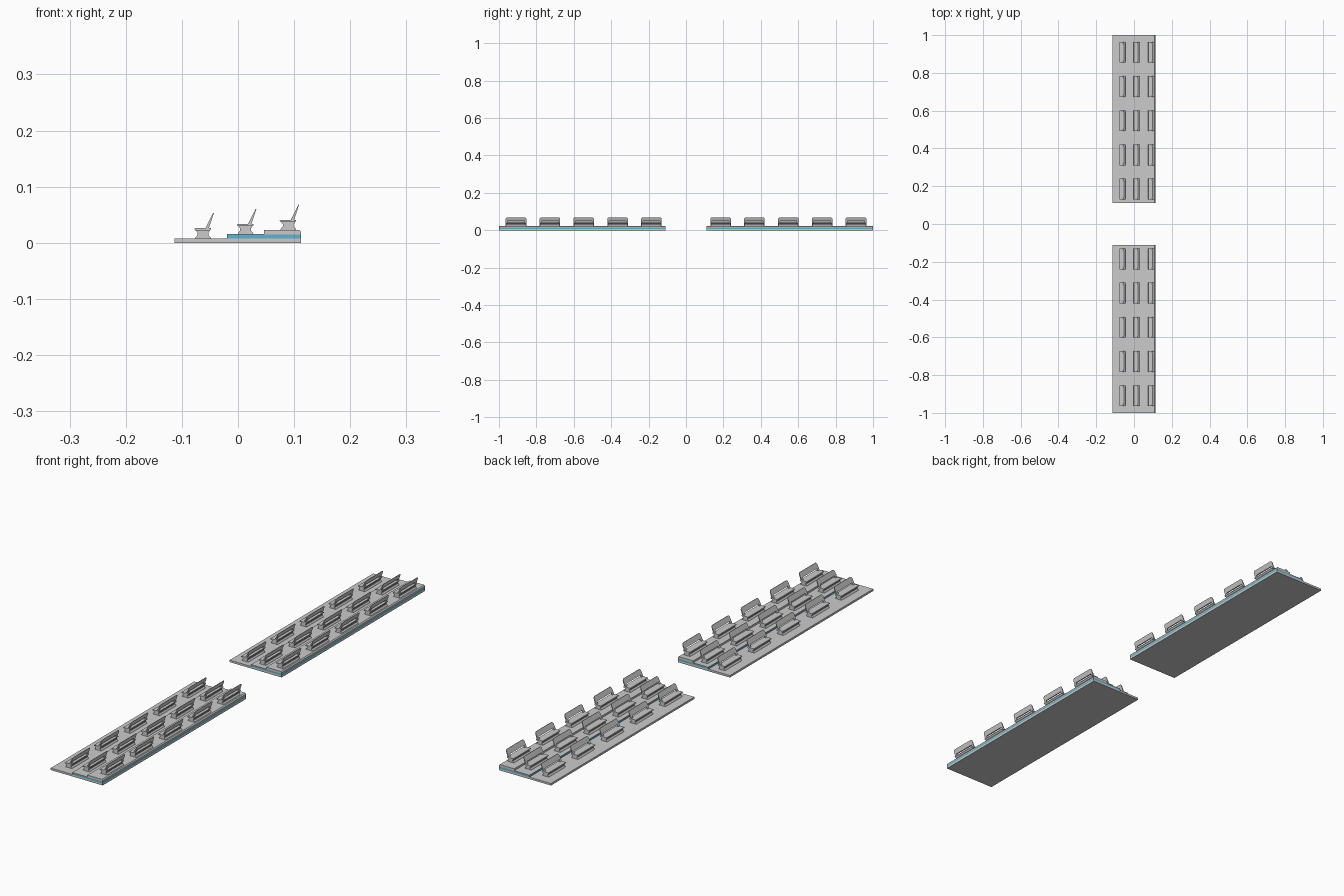
import bpy

if "Cube" in bpy.data.objects:
    bpy.data.objects.remove(bpy.data.objects["Cube"])

HALF_IN, HALF_OUT = 0.11, 1.0      # extent of one stand along y
ROW_X = (-0.0625, 0.0135, 0.0895)  # seat centres per row
FLOORS = (0.008, 0.0155, 0.023)    # tier tops
SEAT_H = 0.018
SEAT_Y = [0.185 + 0.181 * i for i in range(5)]
W = 0.055                          # half width of a seat

blue = bpy.data.materials.new("blue")
blue.diffuse_color = (0.12, 0.45, 0.6, 1)
blue.use_nodes = True
blue.node_tree.nodes["Principled BSDF"].inputs["Base Color"].default_value = blue.diffuse_color


def prism(name, a, b, mat=None):
    """Closed solid between two matching loops of points."""
    n = len(a)
    faces = [tuple(range(n))[::-1], tuple(range(n, 2 * n))]
    faces += [(i, (i + 1) % n, n + (i + 1) % n, n + i) for i in range(n)]
    me = bpy.data.meshes.new(name)
    me.from_pydata(list(a) + list(b), [], faces)
    import bmesh
    bm = bmesh.new()
    bm.from_mesh(me)
    bmesh.ops.recalc_face_normals(bm, faces=bm.faces)
    bm.to_mesh(me)
    bm.free()
    if mat:
        me.materials.append(mat)
    ob = bpy.data.objects.new(name, me)
    bpy.context.collection.objects.link(ob)
    return ob


def extrude_y(name, profile, y0, y1, mat=None):
    """Sweep an (x, z) profile along y."""
    return prism(name, [(x, y0, z) for x, z in profile],
                 [(x, y1, z) for x, z in profile], mat)


def rect(x0, x1, z0, z1):
    return [(x0, z0), (x1, z0), (x1, z1), (x0, z1)]


def seat(x, y, z, tag):
    # Waisted pedestal
    half = [(0.014, 0), (0.0125, 0.003), (0.0095, 0.006), (0.0095, 0.010), (0.0125, 0.014)]
    prof = [(x + u, z + v) for u, v in half] + [(x - u, z + v) for u, v in reversed(half)]
    extrude_y("pedestal_" + tag, prof, y - W + 0.003, y + W - 0.003)
    # Seat cushion
    pad = [(-0.0135, 0.014), (0.0125, 0.014), (0.014, 0.0155),
           (0.014, 0.018), (-0.014, 0.018), (-0.0155, 0.0165)]
    extrude_y("seat_" + tag, [(x + u, z + v) for u, v in pad], y - W, y + W)
    # Leaning backrest on two end posts, with an open gap below the panel
    half = [(W - 0.010, 0.008), (W - 0.010, -0.001), (W, -0.001),
            (W, 0.021), (W - 0.003, 0.0255), (W - 0.007, 0.027)]
    outline = half + [(-u, h) for u, h in reversed(half)]
    base = z + SEAT_H

    def face(off, taper):
        return [(x + off + h * 0.4 + taper * h, y + u, base + h) for u, h in outline]
    prism("backrest_" + tag, face(0.0045, 0.1), face(0.0105, -0.07))


for side in (1, -1):
    s = "right" if side > 0 else "left"
    y0, y1 = HALF_IN * side, HALF_OUT * side
    # Stepped platform
    extrude_y("lower_tier_" + s, rect(-0.1135, 0.1125, 0, 0.008), y0, y1)
    extrude_y("middle_tier_" + s, rect(-0.02, 0.1125, 0.008, 0.0145), y0, y1, blue)
    extrude_y("middle_floor_" + s, rect(-0.02, 0.1125, 0.0145, 0.0155), y0, y1)
    extrude_y("upper_tier_" + s,
              [(0.046, 0.0155), (0.1125, 0.0155), (0.1125, 0.019),
               (0.109, 0.023), (0.046, 0.023)], y0, y1)
    # Rows of seats
    for r, (x, z) in enumerate(zip(ROW_X, FLOORS)):
        for i, y in enumerate(SEAT_Y):
            seat(x, y * side, z, f"{s}_{r}_{i}")
